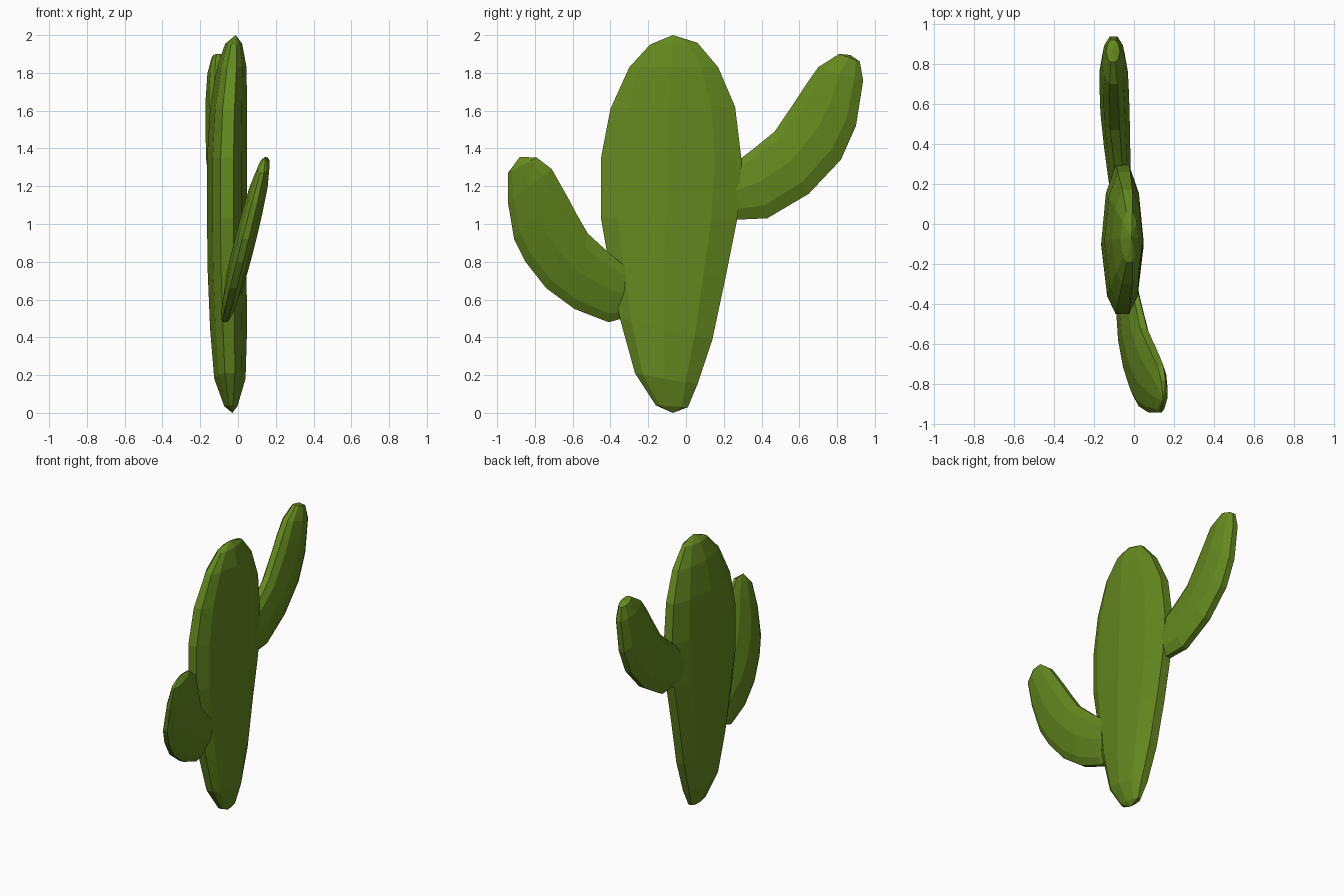
import bpy, bmesh

green = bpy.data.materials.new("cactus_green")
green.diffuse_color = (0.13, 0.25, 0.014, 1)

# Flattened ten-sided cross-section: (position along width, share of thickness)
SIDE = [(-1, 0.32), (-0.75, 0.72), (-0.05, 1.0), (0.62, 0.78), (1, 0.32)]
SECTION = SIDE + [(v, -t) for v, t in reversed(SIDE)]


def loft(name, rings, start, end, centre, lean=lambda z: 0):
    """Skin rings of (y1, z1, y2, z2, x offset, half thickness), closed at both tips."""
    bm = bmesh.new()
    loops = []
    for y1, z1, y2, z2, dx, half in rings:
        loop = []
        for v, t in SECTION:
            f = (v + 1) / 2
            y, z = y1 + (y2 - y1) * f, z1 + (z2 - z1) * f
            loop.append(bm.verts.new((centre + dx + lean(z) + t * half, y, z)))
        loops.append(loop)
    n = len(SECTION)
    for a, b in zip(loops, loops[1:]):
        for i in range(n):
            j = (i + 1) % n
            bm.faces.new((a[i], a[j], b[j], b[i]))
    for loop, (x, y, z) in ((loops[0], start), (loops[-1], end)):
        tip = bm.verts.new((x, y, z))
        for i in range(n):
            bm.faces.new((loop[i], loop[(i + 1) % n], tip))
    bmesh.ops.recalc_face_normals(bm, faces=bm.faces)
    mesh = bpy.data.meshes.new(name)
    bm.to_mesh(mesh)
    bm.free()
    mesh.materials.append(green)
    obj = bpy.data.objects.new(name, mesh)
    bpy.context.collection.objects.link(obj)


# Main pad, from the narrow foot to the rounded top
loft("trunk", [
    (-0.16, 0.04, 0.01, 0.03, 0.02, 0.035),
    (-0.27, 0.21, 0.06, 0.15, 0.015, 0.083),
    (-0.35, 0.50, 0.14, 0.39, 0.008, 0.098),
    (-0.41, 0.80, 0.21, 0.72, 0.0, 0.103),
    (-0.45, 1.03, 0.27, 1.02, 0.0, 0.106),
    (-0.45, 1.35, 0.295, 1.33, 0.0, 0.106),
    (-0.40, 1.61, 0.26, 1.62, 0.008, 0.098),
    (-0.30, 1.83, 0.17, 1.83, 0.025, 0.078),
    (-0.19, 1.95, 0.06, 1.96, 0.035, 0.045),
], (-0.03, -0.07, 0.0), (-0.012, -0.07, 2.0), -0.058)

# High arm on the +y side
loft("upper_arm", [
    (0.20, 1.28, 0.20, 1.02, 0.02, 0.055),
    (0.36, 1.40, 0.43, 1.03, 0.005, 0.066),
    (0.47, 1.49, 0.65, 1.16, -0.005, 0.073),
    (0.585, 1.66, 0.82, 1.34, -0.01, 0.073),
    (0.64, 1.745, 0.90, 1.52, -0.012, 0.071),
    (0.70, 1.83, 0.938, 1.76, -0.012, 0.06),
    (0.81, 1.90, 0.92, 1.86, -0.015, 0.035),
], (-0.07, 0.15, 1.15), (-0.11, 0.87, 1.895), -0.09)

# Low arm on the -y side, leaning towards +x as it rises
loft("lower_arm", [
    (-0.30, 0.51, -0.30, 0.76, 0.0, 0.035),
    (-0.41, 0.48, -0.40, 0.84, 0.0, 0.045),
    (-0.59, 0.55, -0.52, 0.95, 0.0, 0.055),
    (-0.74, 0.66, -0.575, 1.045, 0.0, 0.057),
    (-0.85, 0.80, -0.62, 1.13, 0.0, 0.057),
    (-0.91, 0.92, -0.665, 1.21, 0.0, 0.055),
    (-0.942, 1.11, -0.71, 1.29, 0.0, 0.048),
    (-0.943, 1.27, -0.79, 1.352, 0.0, 0.03),
], (-0.04, -0.25, 0.63), (0.145, -0.88, 1.355), -0.07, lambda z: 0.25 * (z - 0.48))
